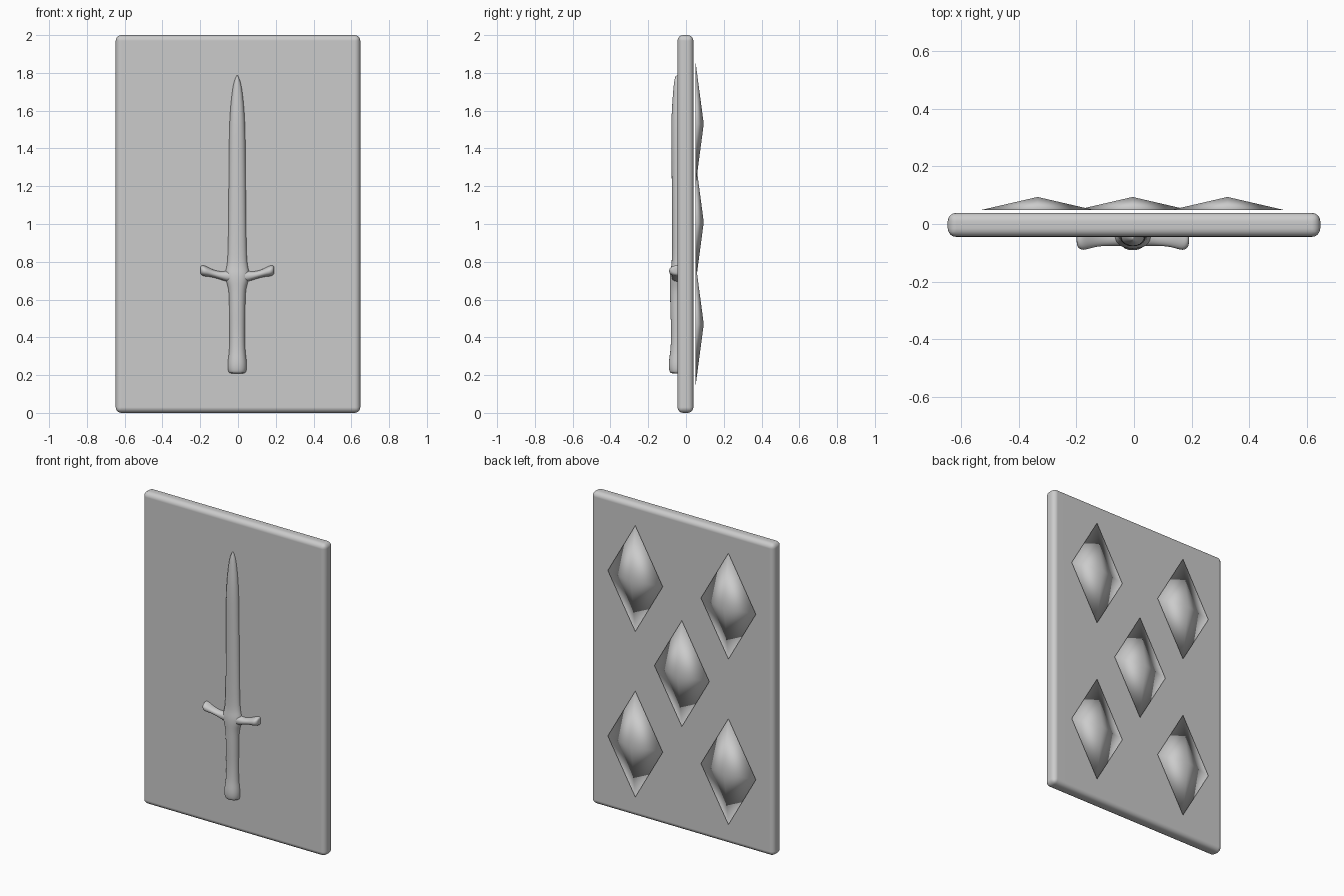
import bpy, bmesh, math
from mathutils import Vector

if "Cube" in bpy.data.objects:
    bpy.data.objects.remove(bpy.data.objects["Cube"])


def make_object(name, bm):
    bmesh.ops.recalc_face_normals(bm, faces=bm.faces)
    me = bpy.data.meshes.new(name)
    bm.to_mesh(me)
    bm.free()
    for p in me.polygons:
        p.use_smooth = True
    ob = bpy.data.objects.new(name, me)
    bpy.context.collection.objects.link(ob)
    return ob


def loft(name, stations, n=12):
    """Skin rings: each station is (centre, width axis vector, depth axis vector)."""
    bm = bmesh.new()
    rings = []
    for c, u, v in stations:
        ring = []
        for i in range(n):
            a = 2 * math.pi * i / n
            co, si = math.cos(a), math.sin(a)
            # slightly squared ellipse
            f = (abs(co) ** 2.5 + abs(si) ** 2.5) ** (-1 / 2.5)
            ring.append(bm.verts.new(Vector(c) + Vector(u) * co * f + Vector(v) * si * f))
        rings.append(ring)
    for r, s in zip(rings, rings[1:]):
        for i in range(n):
            j = (i + 1) % n
            bm.faces.new((r[i], r[j], s[j], s[i]))
    bm.faces.new(rings[0])
    bm.faces.new(rings[-1])
    ob = make_object(name, bm)
    sub = ob.modifiers.new("Smooth", 'SUBSURF')
    sub.levels = sub.render_levels = 2
    return ob


# Card slab with rounded edges
bm = bmesh.new()
bmesh.ops.create_cube(bm, size=1)
for v in bm.verts:
    v.co = (v.co.x * 1.295, v.co.y * 0.084 - 0.003, v.co.z * 2 + 1)
card = make_object("card", bm)
bev = card.modifiers.new("Bevel", 'BEVEL')
bev.width, bev.segments = 0.03, 4
card.modifiers.new("Normals", 'WEIGHTED_NORMAL')

# Five low smooth-shaded pyramids floating just off the back
for k, (x, z) in enumerate([(-0.335, 1.53), (0.325, 1.53), (-0.005, 1.01),
                            (-0.335, 0.47), (0.325, 0.47)]):
    bm = bmesh.new()
    base = [bm.verts.new((x + dx, 0.049, z + dz))
            for dx, dz in ((0.195, 0), (0, 0.34), (-0.195, 0), (0, -0.34))]
    tip = bm.verts.new((x, 0.094, z))
    bm.faces.new(base)
    for i in range(4):
        bm.faces.new((base[i], base[(i + 1) % 4], tip))
    make_object(f"diamond_{k + 1}", bm)

# Sword blade, grip and pommel: height, half width, half depth
CX, CY = -0.004, -0.042
profile = [(0.208, 0.038, 0.036), (0.215, 0.049, 0.047), (0.25, 0.053, 0.052),
           (0.29, 0.049, 0.048), (0.33, 0.043, 0.041), (0.42, 0.041, 0.037),
           (0.52, 0.043, 0.041), (0.60, 0.044, 0.043), (0.66, 0.047, 0.044),
           (0.70, 0.062, 0.046), (0.74, 0.068, 0.044), (0.775, 0.056, 0.036),
           (0.84, 0.050, 0.032), (1.10, 0.047, 0.033), (1.40, 0.045, 0.036),
           (1.55, 0.042, 0.037), (1.65, 0.034, 0.031), (1.735, 0.023, 0.024),
           (1.765, 0.013, 0.019), (1.788, 0.003, 0.014)]
loft("sword_blade_and_grip",
     [((CX, CY, z), (w, 0, 0), (0, d, 0)) for z, w, d in profile])

# Crossguard, mirrored about the blade: x, centre height, half height, half depth
arm = [(0.04, 0.722, 0.034, 0.036), (0.08, 0.725, 0.022, 0.035),
       (0.12, 0.735, 0.020, 0.036), (0.15, 0.745, 0.024, 0.044),
       (0.175, 0.752, 0.030, 0.052), (0.19, 0.755, 0.027, 0.042),
       (0.196, 0.756, 0.018, 0.030)]
half = [(-x, z, h, d) for x, z, h, d in reversed(arm)] + arm
loft("crossguard",
     [((CX + x, CY, z), (0, 0, h), (0, d, 0)) for x, z, h, d in half])
